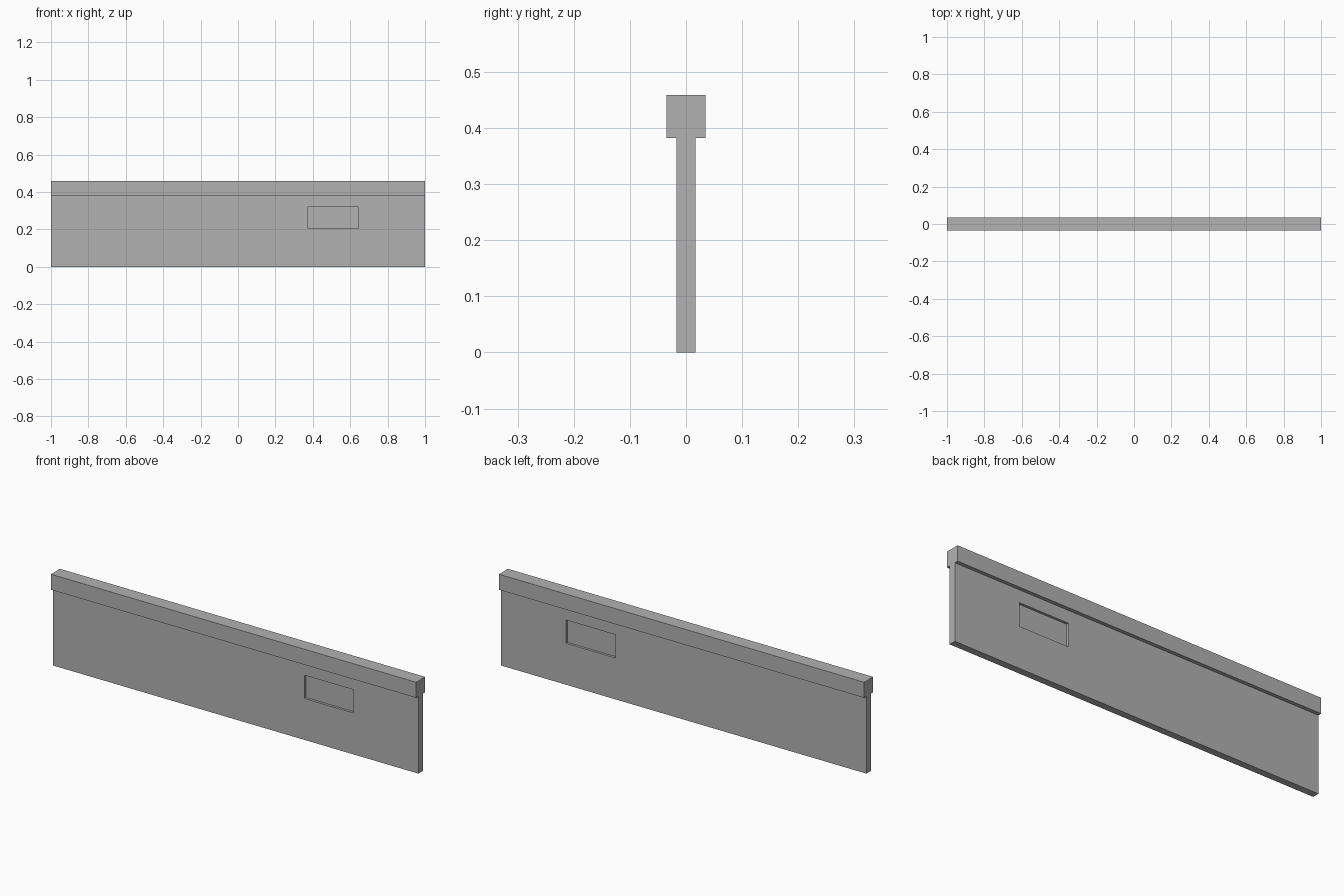
import bpy
import bmesh
from mathutils import Vector

default_cube = bpy.data.objects.get("Cube")
if default_cube:
    bpy.data.objects.remove(default_cube, do_unlink=True)

HALF_LENGTH = 1.0
WALL_Y, CAP_Y = 0.017, 0.035
CAP_Z, TOP_Z = 0.382, 0.459
RECESS_X, RECESS_Z = (0.375, 0.645), (0.205, 0.32)
RECESS_DEPTH = 0.012

grey = bpy.data.materials.new("plain_grey")
grey.use_nodes = True
colour = (0.445, 0.445, 0.445, 1)
grey.diffuse_color = colour
grey.node_tree.nodes["Principled BSDF"].inputs["Base Color"].default_value = colour


def add_object(name, bm):
    bmesh.ops.recalc_face_normals(bm, faces=bm.faces)
    mesh = bpy.data.meshes.new(name)
    bm.to_mesh(mesh)
    bm.free()
    mesh.materials.append(grey)
    obj = bpy.data.objects.new(name, mesh)
    bpy.context.collection.objects.link(obj)
    return obj


def add_box(name, xs, ys, zs):
    bm = bmesh.new()
    bmesh.ops.create_cube(bm, size=1)
    for v in bm.verts:
        v.co = [pair[c > 0] for pair, c in zip((xs, ys, zs), v.co)]
    return add_object(name, bm)


# Wall panel and its wider top rail, extruded from one T-shaped profile
half = [(WALL_Y, 0), (WALL_Y, CAP_Z), (CAP_Y, CAP_Z), (CAP_Y, TOP_Z)]
profile = half + [(-y, z) for y, z in reversed(half)]
bm = bmesh.new()
end = bm.faces.new([bm.verts.new((-HALF_LENGTH, y, z)) for y, z in profile])
swept = bmesh.ops.extrude_face_region(bm, geom=[end])["geom"]
bmesh.ops.translate(bm, vec=Vector((2 * HALF_LENGTH, 0, 0)),
                    verts=[g for g in swept if isinstance(g, bmesh.types.BMVert)])
panel = add_object("railed_wall_panel", bm)

# Matching shallow recesses on the front and back
bpy.context.view_layer.objects.active = panel
for side in (-1, 1):
    ys = sorted((side * (WALL_Y - RECESS_DEPTH), side * (WALL_Y + 0.05)))
    cutter = add_box("recess_cutter", RECESS_X, ys, RECESS_Z)
    cutter.hide_render = True
    cut = panel.modifiers.new("recess", "BOOLEAN")
    cut.operation = "DIFFERENCE"
    cut.solver = "EXACT"
    cut.object = cutter
    bpy.ops.object.modifier_apply(modifier=cut.name)
    bpy.data.objects.remove(cutter, do_unlink=True)
